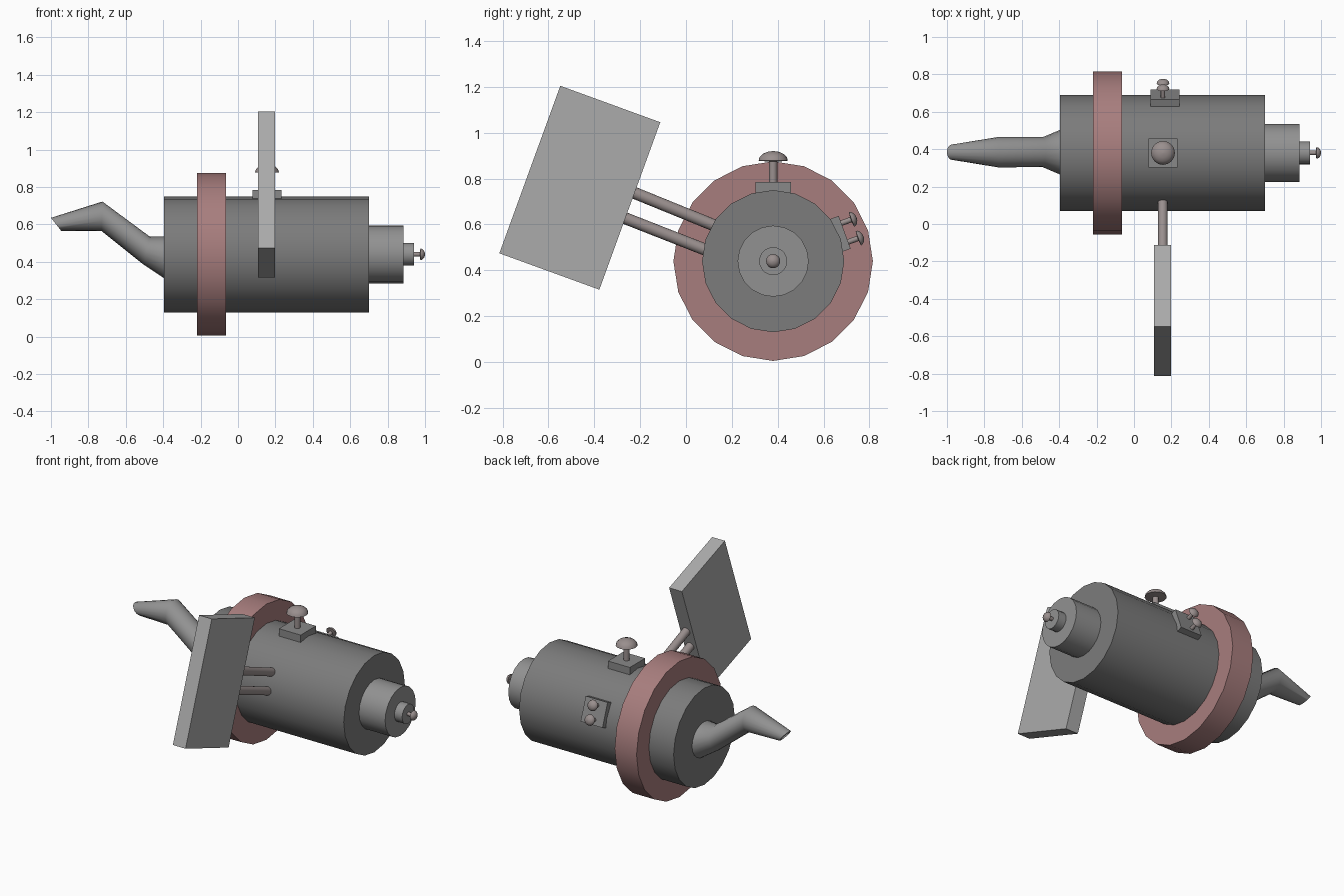
import bpy, bmesh, math
from mathutils import Vector, Matrix

if "Cube" in bpy.data.objects:
    bpy.data.objects.remove(bpy.data.objects["Cube"])

AY, AZ = 0.38, 0.44           # main axis of the tank runs along x here
TILT = math.radians(20)
OUT = Vector((0, math.cos(TILT), math.sin(TILT)))      # radial direction of the side box
TAN = Vector((0, -math.sin(TILT), math.cos(TILT)))
AXIS = Vector((0, AY, AZ))


def material(name, colour):
    m = bpy.data.materials.new(name)
    m.diffuse_color = (*colour, 1)
    m.use_nodes = True
    m.node_tree.nodes["Principled BSDF"].inputs["Base Color"].default_value = m.diffuse_color
    return m


RED = material("dull_red", (0.39, 0.207, 0.207))
DARK = material("dark_grey", (0.20, 0.20, 0.20))
MID = material("mid_grey", (0.285, 0.285, 0.285))
BOX = material("box_grey", (0.25, 0.25, 0.25))
LIGHT = material("light_grey", (0.41, 0.41, 0.41))
WARM = material("warm_grey", (0.32, 0.275, 0.27))


def finish(name, bm, mat, smooth=40):
    bmesh.ops.recalc_face_normals(bm, faces=bm.faces[:])
    me = bpy.data.meshes.new(name)
    bm.to_mesh(me)
    bm.free()
    me.materials.append(mat)
    ob = bpy.data.objects.new(name, me)
    bpy.context.collection.objects.link(ob)
    if smooth:
        bpy.ops.object.select_all(action='DESELECT')
        ob.select_set(True)
        bpy.context.view_layer.objects.active = ob
        bpy.ops.object.shade_smooth_by_angle(angle=math.radians(smooth))
    return ob


def loft(name, rings, mat, smooth=40):
    """Join equal-length rings of points and cap both ends."""
    bm = bmesh.new()
    vs = [[bm.verts.new(p) for p in r] for r in rings]
    n = len(vs[0])
    for a, b in zip(vs, vs[1:]):
        for i in range(n):
            j = (i + 1) % n
            bm.faces.new((a[i], a[j], b[j], b[i]))
    bm.faces.new(vs[0])
    bm.faces.new(vs[-1])
    return finish(name, bm, mat, smooth)


def lathe(name, origin, direction, profile, mat, sides=20):
    """Revolve (radius, height) pairs around a direction."""
    d = Vector(direction).normalized()
    u = Vector((1, 0, 0)) if abs(d.x) < 0.5 else Vector((0, 1, 0))
    v = d.cross(u)
    angs = [2 * math.pi * i / sides for i in range(sides)]
    return loft(name, [[Vector(origin) + d * h + (u * math.cos(a) + v * math.sin(a)) * r
                        for a in angs] for r, h in profile], mat)


def box(name, centre, size, mat, tilt=0):
    bm = bmesh.new()
    m = Matrix.Translation(centre) @ Matrix.Rotation(tilt, 4, 'X') @ Matrix.Diagonal((*size, 1))
    bmesh.ops.create_cube(bm, size=1, matrix=m)
    return finish(name, bm, mat, 0)


def button(name, origin, direction, height, stem, radius, dome):
    """Mushroom-shaped push button."""
    h = height - dome
    prof = [(stem, -0.01), (stem, h - 0.1 * dome), (radius, h)]
    prof += [(radius * math.cos(t), h + dome * math.sin(t))
             for t in (math.radians(k) for k in (22, 45, 67, 88))]
    return lathe(name, origin, direction, prof, WARM, 16)


def drum(name, x0, x1, r, mat):
    return lathe(name, (x0, AY, AZ), (1, 0, 0), [(r, 0), (r, x1 - x0)], mat)


# Tank body, coloured collar and stepped nose
drum("tank_body", -0.395, 0.70, 0.31, DARK)
drum("collar", -0.22, -0.065, 0.435, RED)
drum("nose_large", 0.69, 0.885, 0.155, MID)
drum("nose_small", 0.875, 0.94, 0.061, MID)
button("nose_button", (0.94, AY, AZ), (1, 0, 0), 0.06, 0.012, 0.031, 0.025)

# Button on top
box("top_button_base", (0.155, AY, 0.76), (0.155, 0.155, 0.05), BOX)
button("top_button", (0.155, AY, 0.785), (0, 0, 1), 0.135, 0.018, 0.064, 0.042)

# Pair of buttons on the back side
box("side_button_base", AXIS + OUT * 0.315 + TAN * 0.0115 + Vector((0.167, 0, 0)),
    (0.155, 0.042, 0.152), BOX, TILT)
for i, t in enumerate((-0.033, 0.054)):
    p = AXIS + OUT * 0.335 + TAN * t + Vector((0.155, 0, 0))
    button(f"side_button_{i + 1}", p, OUT, 0.072, 0.012, 0.034, 0.024)

# Tilted panel held by two rods
box("panel", (0.153, -0.463, 0.76), (0.09, 0.464, 0.777), LIGHT, -TILT)
for i, (y0, z0, y1, z1) in enumerate(((-0.226, 0.738, 0.113, 0.600), (-0.270, 0.629, 0.074, 0.494))):
    a, b = Vector((0.154, y0, z0)), Vector((0.154, y1, z1))
    d = (b - a).normalized()
    lathe(f"panel_rod_{i + 1}", a - d * 0.03, d,
          [(0.026, 0), (0.026, (b - a).length + 0.09)], WARM, 16)

# Bent tapering spout: top point, bottom point, half width of each section
sections = [((-0.37, 0.535), (-0.37, 0.295), 0.13), ((-0.472, 0.535), (-0.505, 0.385), 0.08),
            ((-0.725, 0.722), (-0.73, 0.565), 0.081), ((-1.0, 0.635), (-0.945, 0.565), 0.041)]
rings = []
for (tx, tz), (bx, bz), w in sections:
    c = Vector(((tx + bx) / 2, 0.384, (tz + bz) / 2))
    up = Vector(((tx - bx) / 2, 0, (tz - bz) / 2))
    rings.append([c + up * math.sin(a) + Vector((0, w, 0)) * math.cos(a)
                  for a in (2 * math.pi * i / 20 for i in range(20))])
loft("spout", rings, MID, 62)
